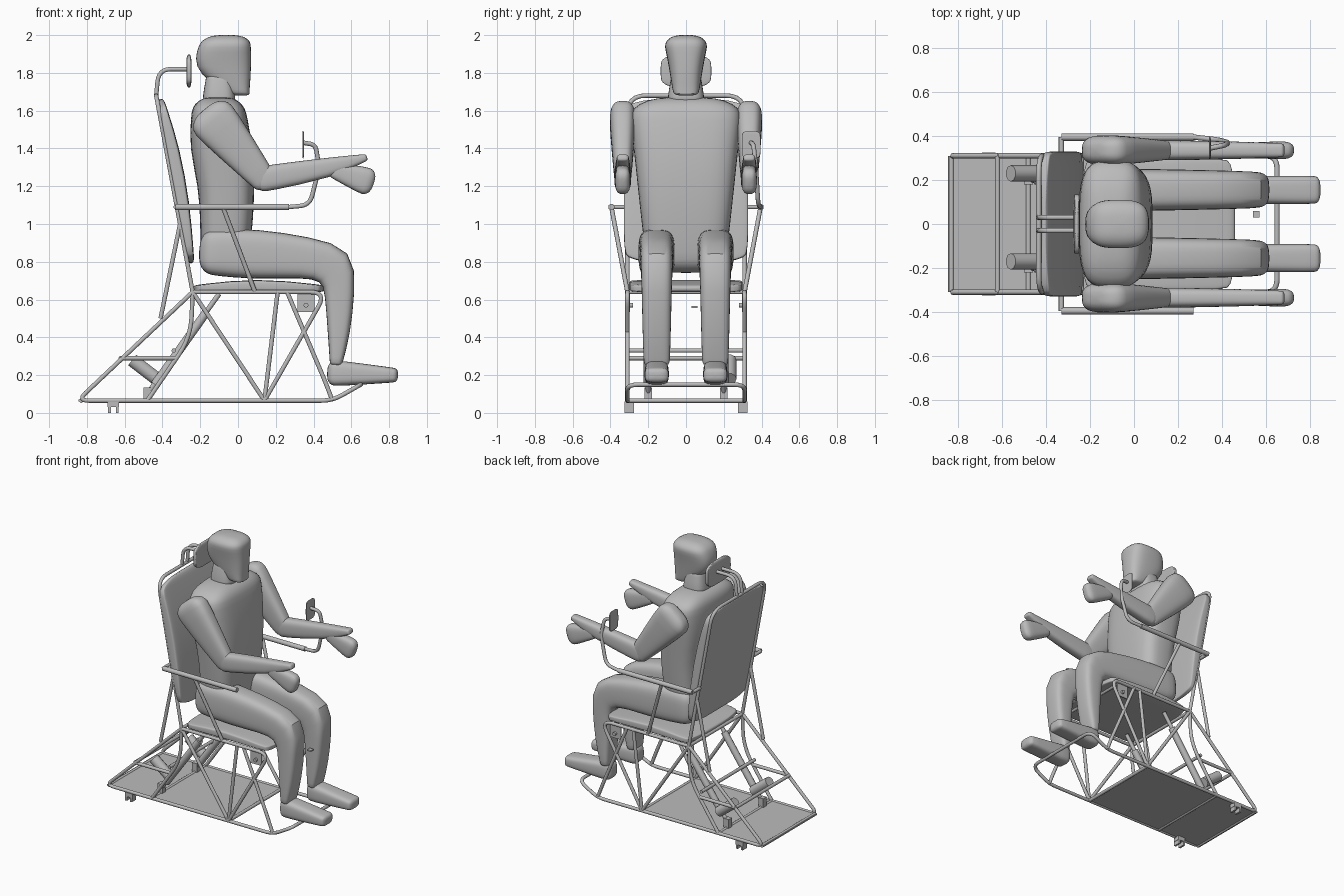
import bpy, bmesh, math
from mathutils import Vector

if "Cube" in bpy.data.objects:
    bpy.data.objects.remove(bpy.data.objects["Cube"])

shade = (0.5, 0.5, 0.5, 1)
grey = bpy.data.materials.new("plain_grey")
grey.use_nodes = True
grey.diffuse_color = shade
grey.node_tree.nodes["Principled BSDF"].inputs["Base Color"].default_value = shade


def add(name, mesh, angle=40):
    obj = bpy.data.objects.new(name, mesh)
    bpy.context.collection.objects.link(obj)
    mesh.materials.clear()
    mesh.materials.append(grey)
    bpy.ops.object.select_all(action="DESELECT")
    obj.select_set(True)
    bpy.context.view_layer.objects.active = obj
    bpy.ops.object.shade_smooth_by_angle(angle=math.radians(angle))
    return obj


def add_bmesh(name, bm, angle=40):
    bmesh.ops.recalc_face_normals(bm, faces=bm.faces)
    mesh = bpy.data.meshes.new(name)
    bm.to_mesh(mesh)
    bm.free()
    return add(name, mesh, angle)


def fillet(points, radius, steps=6):
    """Replace the corners of a path with short curves."""
    out = [points[0]]
    for before, corner, after in zip(points, points[1:], points[2:]):
        to_before, to_after = before - corner, after - corner
        reach = min(radius, to_before.length / 2.1, to_after.length / 2.1)
        start = corner + to_before.normalized() * reach
        end = corner + to_after.normalized() * reach
        for i in range(steps + 1):
            t = i / steps
            out.append(start.lerp(corner, t).lerp(corner.lerp(end, t), t))
    return out + [points[-1]]


def in_space(path, y_start, y_end):
    """Lift side-view points (x, z) into space, drifting sideways along the path."""
    last = max(len(path) - 1, 1)
    return [Vector((x, y_start + (y_end - y_start) * i / last, z)) for i, (x, z) in enumerate(path)]


def flip(points):
    return [Vector((p.x, -p.y, p.z)) for p in points]


def tube(name, points, radius=0.012, bend=0.06):
    points = fillet(points, bend)
    curve = bpy.data.curves.new(name, "CURVE")
    curve.dimensions = "3D"
    curve.bevel_depth = radius
    curve.bevel_resolution = 3
    curve.use_fill_caps = True
    spline = curve.splines.new("POLY")
    spline.points.add(len(points) - 1)
    for target, p in zip(spline.points, points):
        target.co = (*p, 1)
    temp = bpy.data.objects.new(name, curve)
    bpy.context.collection.objects.link(temp)
    graph = bpy.context.evaluated_depsgraph_get()
    mesh = bpy.data.meshes.new_from_object(temp.evaluated_get(graph))
    bpy.data.objects.remove(temp)
    add(name, mesh)


RAIL = 0.31  # sideways distance of the two side frames


def tube_pair(name, *path, y=RAIL, y_end=None, radius=0.012, bend=0.06):
    points = in_space(path, y, y if y_end is None else y_end)
    tube("left_" + name, points, radius, bend)
    tube("right_" + name, flip(points), radius, bend)


def tube_across(name, *path, bend=0.06):
    half = in_space(path, RAIL, RAIL)
    tube(name, half + flip(half)[::-1], bend=bend)


def body(name, path, width, width_end=None, y=0, power=3, dome=0.7, level=False, sides=20):
    """Skin a path of (x, z, half depth) with rounded sections and domed ends."""
    width_end = width_end or width
    centres = [Vector((x, y, z)) for x, z, depth in path]
    last = len(path) - 1
    rings = []
    for i, centre in enumerate(centres):
        along = (centres[min(i + 1, last)] - centres[max(i - 1, 0)]).normalized()
        across = Vector((1, 0, 0)) if level else Vector((along.z, 0, -along.x))
        depth = path[i][-1]
        wide = width + (width_end - width) * i / last
        angles = [0]
        if i == 0:
            angles = [-80, -55, -25, 0]
        elif i == last:
            angles = [0, 25, 55, 80]
        for angle in map(math.radians, angles):
            scale = math.cos(angle) ** 0.6
            middle = centre + along * depth * dome * math.sin(angle)
            rings.append((middle, across * depth * scale, Vector((0, wide * scale, 0))))
    bm = bmesh.new()
    loops = []
    for middle, u, v in rings:
        loop = []
        for k in range(sides):
            turn = math.tau * (k + 0.5) / sides
            c, s = (math.copysign(abs(w) ** (2 / power), w) for w in (math.cos(turn), math.sin(turn)))
            loop.append(bm.verts.new(middle + u * c + v * s))
        loops.append(loop)
    for low, high in zip(loops, loops[1:]):
        for k in range(sides):
            n = (k + 1) % sides
            bm.faces.new((low[k], low[n], high[n], high[k]))
    bm.faces.new(loops[0])
    bm.faces.new(loops[-1])
    smooth = add_bmesh(name, bm, 60).modifiers.new("Smooth", "SUBSURF")
    smooth.levels = smooth.render_levels = 1


def box(name, centre, size):
    bm = bmesh.new()
    bmesh.ops.create_cube(bm, size=1)
    bmesh.ops.scale(bm, vec=size, verts=bm.verts)
    bmesh.ops.translate(bm, vec=centre, verts=bm.verts)
    add_bmesh(name, bm)


# Seated figure: head, neck and torso
body("head", [(0, 1.7, .06), (-.07, 1.79, .14), (-.08, 1.88, .15), (-.07, 1.94, .14)],
     .07, .115, dome=.45, level=True)
body("neck", [(-.1, 1.66, .09), (-.1, 1.78, .07)], .1, .08, dome=.3, level=True)
body("torso", [(-.07, .83, .13), (-.06, 1, .14), (-.06, 1.2, .15), (-.09, 1.4, .17), (-.1, 1.57, .15)],
     .215, .3, power=3.5, level=True)

# Arms and legs
for side, sign in (("left", 1), ("right", -1)):
    arm, leg = sign * .335, sign * .155
    body(side + "_upper_arm", [(-.12, 1.54, .13), (.13, 1.24, .07)], .072, .045, arm)
    body(side + "_forearm", [(.14, 1.24, .07), (.5, 1.3, .055), (.67, 1.35, .02)], .047, .032, arm)
    body(side + "_palm", [(.52, 1.28, .045), (.67, 1.23, .075)], .035, .042, arm)
    body(side + "_leg", [(-.12, .85, .125), (.1, .84, .135), (.36, .825, .11), (.53, .785, .125),
                         (.54, .64, .08), (.535, .42, .06), (.52, .27, .035)],
         .1, .07, leg, power=3.5)
    body(side + "_foot", [(.52, .21, .07), (.82, .2, .04)], .065, y=leg, power=3.5)

# Cushions
body("seat_cushion", [(-.2, .66, .02), (.1, .68, .035), (.42, .66, .02)],
     .3, power=9, dome=2, sides=32)
body("backrest", [(-.255, .85, .02), (-.29, 1.1, .037), (-.345, 1.4, .037), (-.395, 1.6, .022)],
     .33, power=9, dome=3, sides=32)
body("headrest", [(-.26, 1.77, .014), (-.26, 1.85, .014)], .135, power=8, dome=3.5, sides=32)

# Joints of the side frames, as seen from the side
floor = .065
tail, rear_foot, middle_foot, toe = (-.85, floor), (-.48, floor), (.14, floor), (.5, floor)
rear_seat, front_seat, footrest = (-.24, .64), (.47, .64), (.65, .15)
back_top, brace_rear, brace_front = (-.433, 1.68), (-.62, .29), (-.33, .29)
arm_rear, arm_front = (-.33, 1.09), (.27, 1.09)

# Bent tube frame
tube_across("base_loop", rear_seat, tail, toe, footrest)
tube_across("back_frame", rear_seat, back_top, bend=.1)
tube_pair("seat_rail", rear_seat, front_seat, middle_foot, bend=.09)
tube_pair("rear_diagonal", rear_seat, middle_foot)
tube_pair("middle_strut", middle_foot, (.21, .64))
tube_pair("front_diagonal", (.26, .64), (.46, .17), toe)
tube_pair("curved_rear_leg", rear_seat, (-.25, .4), rear_foot, bend=.2)
tube_pair("rear_brace", brace_rear, brace_front)
tube_pair("back_strut", (-.41, .5), (-.29, 1.08))
tube_pair("headrest_stalk", back_top, (-.42, 1.82), (-.27, 1.82), y=.03, bend=.1)
crossbars = {"tail": (-.83, floor), "lower": rear_foot, "middle": middle_foot, "rear": brace_rear,
             "leg": (-.34, .33), "rear_seat": rear_seat, "front_seat": (.38, .64)}
for place, joint in crossbars.items():
    tube_across(place + "_crossbar", joint)

# Armrests and the control panel on its curved stalk
ARM = .395
tube_pair("armrest", arm_rear, arm_front, y=ARM, radius=.017)
tube_pair("armrest_bracket", arm_rear, arm_rear, y=RAIL, y_end=ARM)
tube_pair("armrest_support", (-.08, 1.09), (.09, .64), y=ARM, y_end=RAIL)
stalk = [arm_front, (.38, 1.1), (.43, 1.3), (.41, 1.42), (.345, 1.43)]
tube("panel_stalk", in_space(stalk, ARM, .345), bend=.1)
body("control_panel", [(.345, 1.37, .004), (.345, 1.47, .004)], .05, y=.345, power=9, dome=6)

# Floor plates with a narrow seam
for place, start, end in (("rear", tail, rear_foot), ("main", rear_foot, middle_foot)):
    length = end[0] - start[0] - .01
    box(place + "_floor_plate", ((start[0] + end[0]) / 2, 0, floor), (length, RAIL * 2, .01))

# Linear drives with side motors
drive = .2
motor = drive + .03
tube_pair("drive_body", (-.44, .15), (-.17, .53), y=drive, radius=.024)
tube_pair("drive_rod", (-.48, .1), (-.1, .63), y=drive, radius=.014)
for side, sign in (("left", 1), ("right", -1)):
    beside = sign * drive + .03
    tube(side + "_drive_motor", in_space([(-.56, .28), (-.43, .18)], beside, beside), .037)
    box(side + "_drive_bracket", (-.48, sign * drive, .1), (.04, .04, .07))

    # Feet and bolted corner gussets
    rail = sign * .3
    box(side + "_foot_bracket", (-.66, rail, .045), (.06, .05, .03))
    for shift in (-.02, .02):
        box(side + "_foot_pad", (-.66 + shift, rail, .02), (.014, .05, .04))
    box(side + "_gusset", (.36, rail, .585), (.09, .008, .1))
    tube(side + "_gusset_bolt", in_space([(.36, .57)] * 2, rail - .02, rail + .02), .013)
box("small_lever", (.555, .045, .56), (.03, .03, .01))
